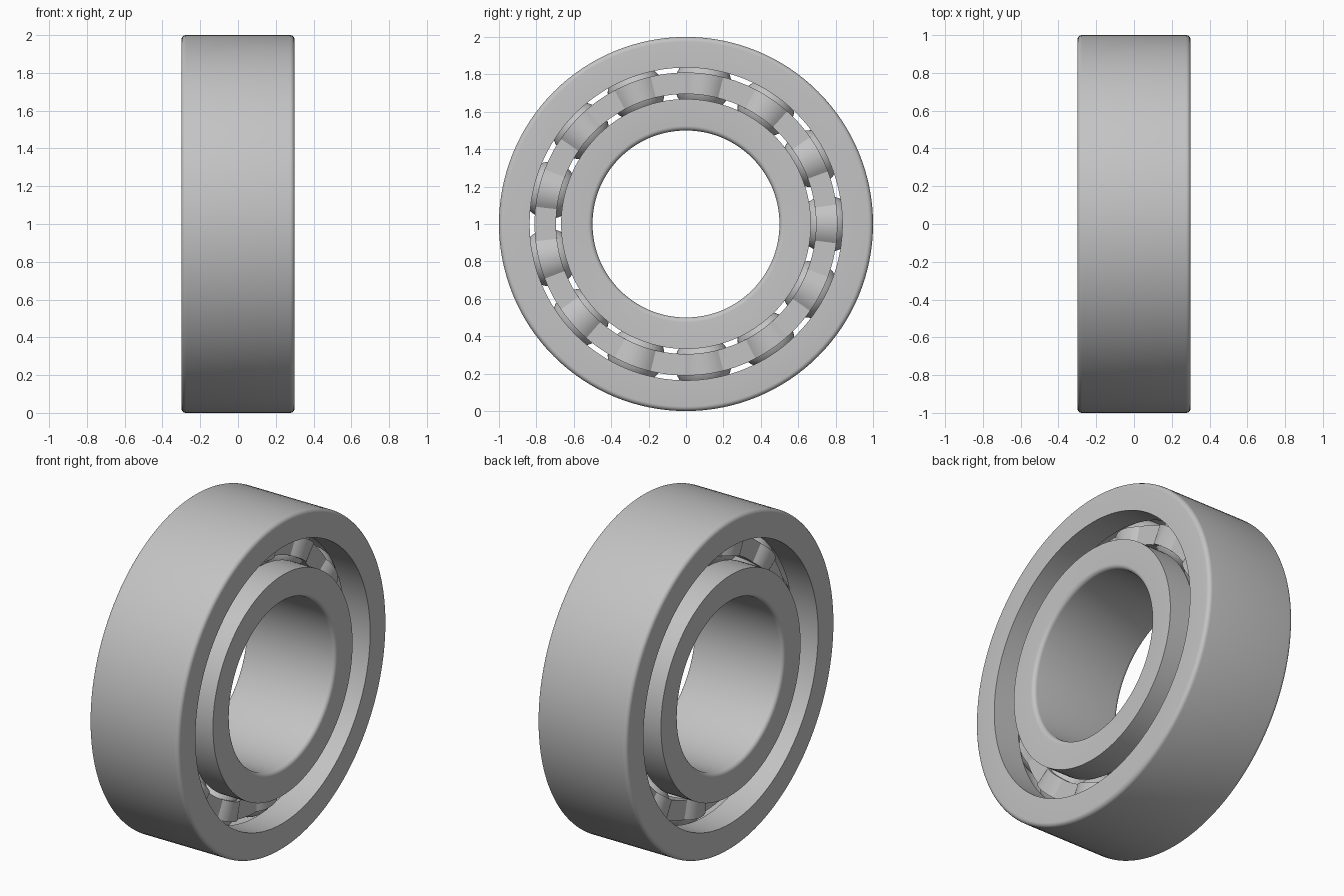
import bpy
import bmesh
from math import sin, cos, pi, tau, sqrt, radians, asin
from mathutils import Matrix

cube = bpy.data.objects.get("Cube")
if cube:
    bpy.data.objects.remove(cube)

BALLS = 13
PITCH_R = 0.7525      # radius of the ball circle
BALL_R = 0.152
HALF_W = 0.3
FILLET = 0.025

steel = bpy.data.materials.new("steel grey")
steel.use_nodes = True
steel.diffuse_color = (0.55, 0.55, 0.55, 1)
steel.node_tree.nodes["Principled BSDF"].inputs["Base Color"].default_value = (0.55, 0.55, 0.55, 1)


def finish(name, bm, angle=30):
    bmesh.ops.recalc_face_normals(bm, faces=bm.faces)
    mesh = bpy.data.meshes.new(name)
    bm.to_mesh(mesh)
    bm.free()
    mesh.materials.append(steel)
    obj = bpy.data.objects.new(name, mesh)
    bpy.context.collection.objects.link(obj)
    bpy.ops.object.select_all(action='DESELECT')
    obj.select_set(True)
    bpy.context.view_layer.objects.active = obj
    bpy.ops.object.shade_smooth_by_angle(angle=radians(angle))
    return obj


def sweep(name, sections, angle=30):
    """Join closed (x, radius) sections, one per angle, into a ring about the x axis."""
    bm = bmesh.new()
    loops = [[bm.verts.new((x, r * cos(a), 1 + r * sin(a))) for x, r in pts]
             for a, pts in sections]
    for i, lo in enumerate(loops):
        nxt = loops[(i + 1) % len(loops)]
        n = len(lo)
        for j in range(n):
            k = (j + 1) % n
            bm.faces.new((lo[j], lo[k], nxt[k], nxt[j]))
    return finish(name, bm, angle)


def race(name, edge_r, shoulder_r, steps=128):
    """Bearing ring: filleted at edge_r, ball groove cut in shoulder_r."""
    s = 1 if edge_r > shoulder_r else -1
    corner = [(HALF_W - FILLET + FILLET * sin(t), edge_r - s * FILLET * (1 - cos(t)))
              for t in (i * pi / 12 for i in range(7))]
    groove_r = BALL_R + 0.003
    reach = asin(sqrt(groove_r ** 2 - (shoulder_r - PITCH_R) ** 2) / groove_r)
    arc = [(groove_r * sin(t), PITCH_R + s * groove_r * cos(t))
           for t in (reach * (1 - i / 8) for i in range(17))]
    profile = corner + [(HALF_W, shoulder_r)] + arc + [(-HALF_W, shoulder_r)]
    profile += [(-x, r) for x, r in reversed(corner)]
    sweep(name, [(tau * i / steps, profile) for i in range(steps)])


race("outer_ring", 1.0, 0.836)
race("inner_ring", 0.5, 0.668)

# Balls
for i in range(BALLS):
    a = tau * i / BALLS
    bm = bmesh.new()
    bmesh.ops.create_uvsphere(
        bm, u_segments=40, v_segments=20, radius=BALL_R,
        matrix=Matrix.Translation((0, PITCH_R * cos(a), 1 + PITCH_R * sin(a))))
    finish(f"ball_{i + 1}", bm, 60)

# Cage: flat ring with a rounded bulge over each ball
FLAT, BULGE = 0.128, 0.16
CAGE_IN, CAGE_OUT = 0.695, 0.81
edge = sqrt(BULGE ** 2 - FLAT ** 2)
half_pitch = pi * PITCH_R / BALLS
offsets = [edge * i / 6 for i in range(-6, 7)]
offsets += [edge + (half_pitch - edge) * i / 3 for i in range(1, 6)]
sections = []
for b in range(BALLS):
    for d in offsets:
        t = max(FLAT, sqrt(max(0, BULGE ** 2 - d * d)))
        sections.append((tau * b / BALLS + d / PITCH_R,
                         [(-t, CAGE_IN), (t, CAGE_IN), (t, CAGE_OUT), (-t, CAGE_OUT)]))
sweep("ball_cage", sections, 20)
